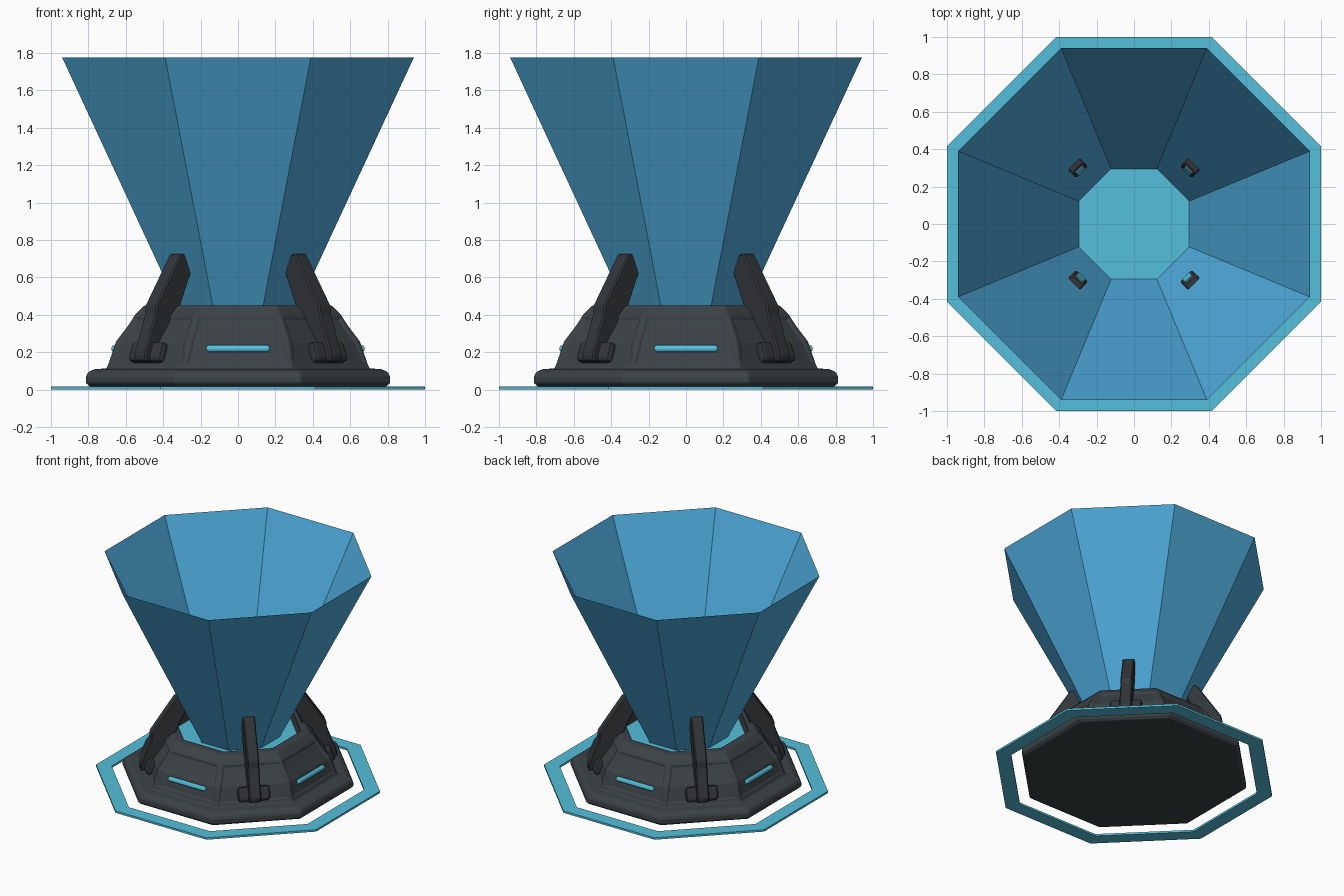
import bpy, bmesh
from math import pi, cos, sin, atan2, hypot
from mathutils import Matrix, Vector

cube = bpy.data.objects.get("Cube")
if cube:
    bpy.data.objects.remove(cube, do_unlink=True)


def material(name, rgb):
    m = bpy.data.materials.new(name)
    m.use_nodes = True
    m.diffuse_color = (*rgb, 1)
    m.node_tree.nodes["Principled BSDF"].inputs["Base Color"].default_value = (*rgb, 1)
    return m


BODY = material("dark grey metal", (0.045, 0.054, 0.061))
ARM = material("charcoal", (0.033, 0.037, 0.042))
GLOW = material("cyan glow", (0.09, 0.52, 0.70))
BEAM = material("beam blue", (0.075, 0.40, 0.70))


def finish(bm, name, mat, bevel=0, segments=2, matrix=None):
    if matrix:
        bm.transform(matrix)
    mesh = bpy.data.meshes.new(name)
    bm.to_mesh(mesh)
    bm.free()
    mesh.materials.append(mat)
    ob = bpy.data.objects.new(name, mesh)
    bpy.context.collection.objects.link(ob)
    if bevel:
        mod = ob.modifiers.new("edge bevel", "BEVEL")
        mod.width, mod.segments = bevel, segments
        mod.limit_method, mod.angle_limit = "ANGLE", pi / 7
    return ob


def octagon_loft(profile, closed=False, caps=False):
    """Skin octagons given as (distance to flat side, height)."""
    bm = bmesh.new()
    rings = []
    for a, z in profile:
        r = a / cos(pi / 8)
        rings.append([bm.verts.new((r * cos(pi / 8 + k * pi / 4),
                                    r * sin(pi / 8 + k * pi / 4), z)) for k in range(8)])
    pairs = list(zip(rings, rings[1:]))
    if closed:
        pairs.append((rings[-1], rings[0]))
    for lo, hi in pairs:
        for k in range(8):
            n = (k + 1) % 8
            bm.faces.new((lo[k], lo[n], hi[n], hi[k]))
    if caps:
        bm.faces.new(rings[0][::-1])
        bm.faces.new(rings[-1])
    return bm


def box(size):
    bm = bmesh.new()
    bmesh.ops.create_cube(bm, size=1)
    bmesh.ops.scale(bm, vec=size, verts=bm.verts)
    return bm


def spin(angle):
    return Matrix.Rotation(angle, 4, "Z")


# Octagonal base: rounded foot rim, sloped wall, shoulder and recessed top
bm = octagon_loft([(0.79, 0.015), (0.813, 0.035), (0.813, 0.07), (0.80, 0.095), (0.765, 0.11),
                   (0.705, 0.113), (0.695, 0.13), (0.65, 0.26), (0.585, 0.345), (0.55, 0.40),
                   (0.50, 0.45), (0.44, 0.45), (0.43, 0.37)], caps=True)
# Recessed wall panels
wall = [f for f in bm.faces if 0.13 < f.calc_center_median().z < 0.38
        and len(f.verts) == 4 and f.normal.z >= 0]
bm.normal_update()
for k in range(8):
    side = Vector((cos(k * pi / 4), sin(k * pi / 4)))
    panel = [f for f in wall if f.calc_center_median().xy.normalized().dot(side) > 0.99]
    bmesh.ops.inset_region(bm, faces=panel, thickness=0.025, depth=0)
    bmesh.ops.inset_region(bm, faces=panel, thickness=0.006, depth=-0.008)
finish(bm, "base", BODY, 0.005, 1)

# Glowing floor plate in the recess, ground ring and open beam
finish(octagon_loft([(0.43, 0.378), (0.43, 0.385)], caps=True), "emitter_plate", GLOW)
finish(octagon_loft([(0.89, 0), (1, 0), (1, 0.016), (0.89, 0.016)], closed=True),
       "ground_ring", GLOW)
finish(octagon_loft([(0.295, 0.386), (0.94, 1.775)]), "beam", BEAM)

# Light strips on the four straight sides
tilt = Matrix.Rotation(-atan2(0.045, 0.13), 4, "Y")
for k, side in enumerate(("left", "back", "right", "front")):
    place = spin(k * pi / 2) @ Matrix.Translation((0.657, 0, 0.218)) @ tilt
    finish(box((0.04, 0.34, 0.036)), side + "_light_strip", GLOW, 0.014, 3, place)

# Four leaning arms on the diagonals, each with a foot pad and an inner lens
ARM_PROFILE = [(0.64, 0.15), (0.74, 0.15), (0.745, 0.19), (0.665, 0.40), (0.66, 0.45),
               (0.475, 0.725), (0.42, 0.725), (0.39, 0.64), (0.475, 0.45), (0.48, 0.40)]
HALF = 0.045
for k, corner in enumerate(("back_left", "back_right", "front_right", "front_left")):
    turn = spin(pi / 4 + k * pi / 2)
    bm = bmesh.new()
    face = bm.faces.new([bm.verts.new((r, -HALF, z)) for r, z in ARM_PROFILE])
    out = bmesh.ops.extrude_face_region(bm, geom=[face])["geom"]
    bmesh.ops.translate(bm, vec=(0, 2 * HALF, 0),
                        verts=[g for g in out if isinstance(g, bmesh.types.BMVert)])
    bmesh.ops.recalc_face_normals(bm, faces=bm.faces)
    finish(bm, corner + "_arm", ARM, 0.008, 1, turn)

    place = turn @ Matrix.Translation((0.67, 0, 0.195)) @ tilt
    finish(box((0.07, 0.24, 0.11)), corner + "_foot_pad", ARM, 0.02, 2, place)

    (r1, z1), (r2, z2) = ARM_PROFILE[6:8]
    lean = Matrix.Rotation(atan2(r1 - r2, z1 - z2), 4, "Y")
    place = turn @ Matrix.Translation(((r1 + r2) / 2, 0, (z1 + z2) / 2)) @ lean
    finish(box((0.009, 0.05, hypot(r1 - r2, z1 - z2) * 0.75)), corner + "_lens", GLOW, 0, 1, place)
